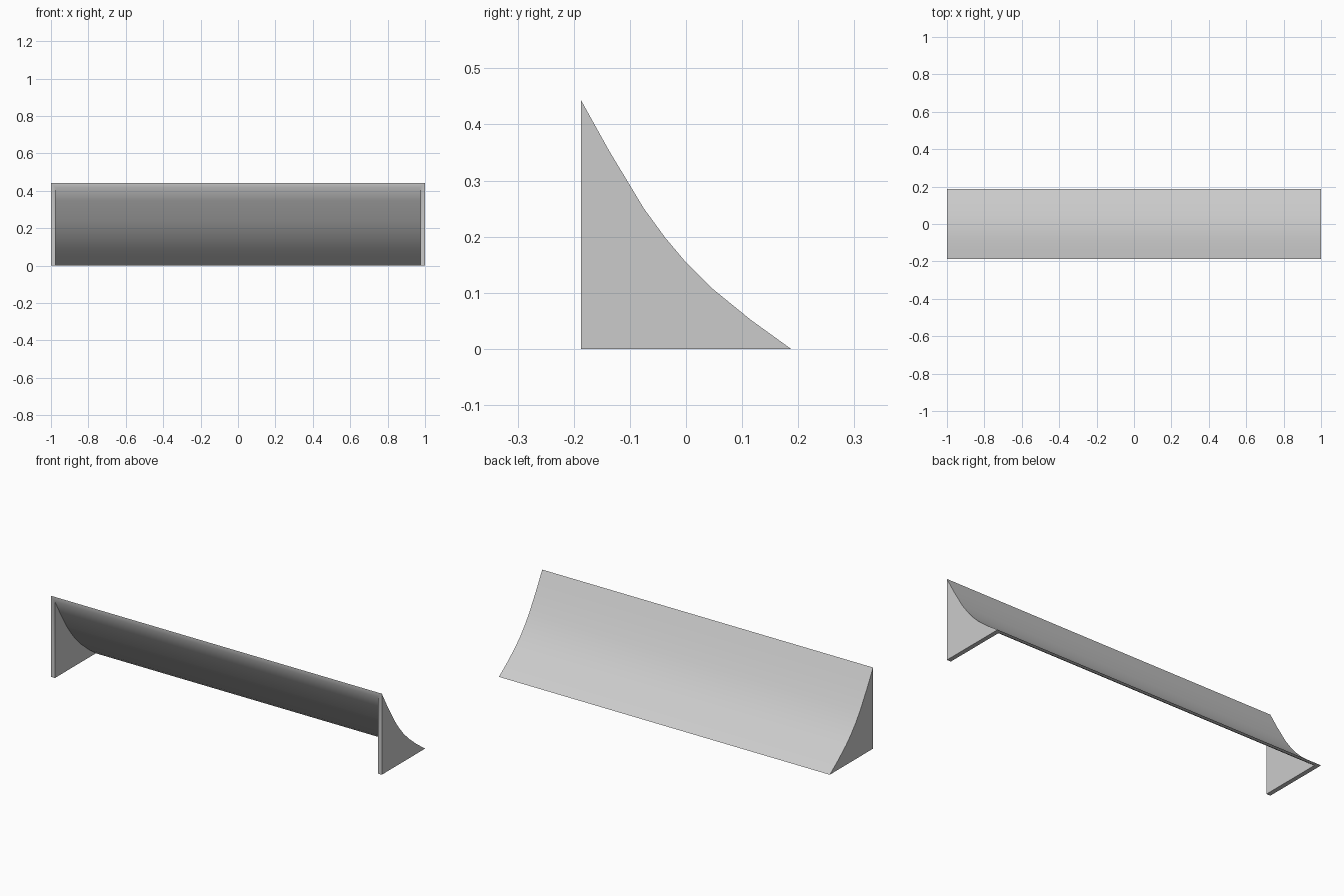
import bpy
import bmesh
from math import radians
from mathutils import Vector

cube = bpy.data.objects.get("Cube")
if cube:
    bpy.data.objects.remove(cube, do_unlink=True)

WALL = 0.024    # end plate thickness
SHEET = 0.012   # curved panel thickness

grey = bpy.data.materials.new("plain grey")
grey.use_nodes = True
grey.diffuse_color = (0.6, 0.6, 0.6, 1)
grey.node_tree.nodes["Principled BSDF"].inputs["Base Color"].default_value = (0.6, 0.6, 0.6, 1)


def prism(name, section, half_width):
    """Extrude a y-z section along x, centred on x = 0."""
    bm = bmesh.new()
    face = bm.faces.new([bm.verts.new((-half_width, p.x, p.y)) for p in section])
    grown = bmesh.ops.extrude_face_region(bm, geom=[face])["geom"]
    verts = [g for g in grown if isinstance(g, bmesh.types.BMVert)]
    bmesh.ops.translate(bm, verts=verts, vec=(2 * half_width, 0, 0))
    bmesh.ops.recalc_face_normals(bm, faces=bm.faces)
    mesh = bpy.data.meshes.new(name)
    bm.to_mesh(mesh)
    bm.free()
    mesh.materials.append(grey)
    obj = bpy.data.objects.new(name, mesh)
    bpy.context.collection.objects.link(obj)
    return obj


# Concave sweep from the top front edge to the bottom back edge
curve = [Vector(p) for p in (
    (-0.187, 0.443), (-0.137, 0.353), (-0.075, 0.25), (-0.037, 0.198),
    (0.0, 0.154), (0.045, 0.109), (0.115, 0.052), (0.187, 0.0))]

# Inner side of the sheet, run past both ends so the cut is open
inner = []
for i, p in enumerate(curve):
    along = (curve[min(i + 1, len(curve) - 1)] - curve[max(i - 1, 0)]).normalized()
    inner.append(p + SHEET * Vector((along.y, -along.x)))
inner[0] += (inner[0] - inner[1]).normalized() * 0.05
inner[-1] += (inner[-1] - inner[-2]).normalized() * 0.05

# Solid body, hollowed from the front and below
body = prism("curved_cover", curve + [Vector((-0.187, 0))], 1.0)
cutter = prism("hollow_cutter", inner + [Vector((-0.3, -0.1))], 1.0 - WALL)
cutter.hide_render = True

cut = body.modifiers.new("hollow", 'BOOLEAN')
cut.operation = 'DIFFERENCE'
cut.solver = 'EXACT'
cut.object = cutter

bpy.ops.object.select_all(action='DESELECT')
body.select_set(True)
bpy.context.view_layer.objects.active = body
bpy.ops.object.modifier_apply(modifier=cut.name)
bpy.data.objects.remove(cutter, do_unlink=True)

# Smooth sweep, crisp edges
bpy.ops.object.shade_smooth_by_angle(angle=radians(30))
